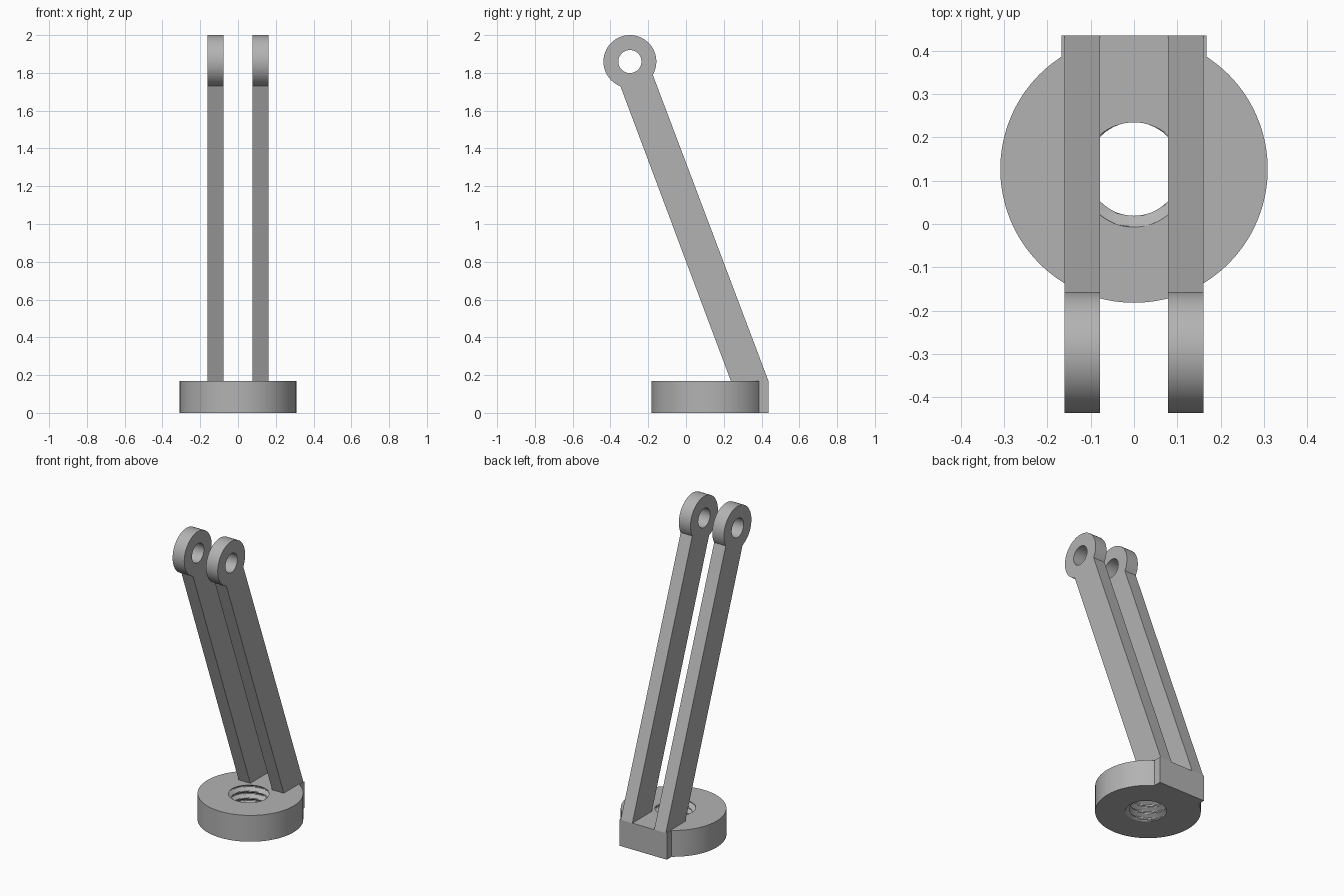
import bpy, bmesh
from math import sin, cos, pi, radians, asin
from mathutils import Vector

cube = bpy.data.objects.get("Cube")
if cube:
    bpy.data.objects.remove(cube, do_unlink=True)

grey = bpy.data.materials.new("plain grey")
grey.use_nodes = True
colour = (0.45, 0.45, 0.45, 1)
grey.diffuse_color = colour
grey.node_tree.nodes["Principled BSDF"].inputs["Base Color"].default_value = colour


def make_object(name, bm):
    bmesh.ops.recalc_face_normals(bm, faces=bm.faces)
    mesh = bpy.data.meshes.new(name)
    bm.to_mesh(mesh)
    bm.free()
    mesh.materials.append(grey)
    obj = bpy.data.objects.new(name, mesh)
    bpy.context.collection.objects.link(obj)
    return obj


def prism(name, outline, depth):
    """Solid made by sweeping a closed outline along a vector."""
    bm = bmesh.new()
    face = bm.faces.new([bm.verts.new(p) for p in outline])
    swept = bmesh.ops.extrude_face_region(bm, geom=[face])["geom"]
    verts = [v for v in swept if isinstance(v, bmesh.types.BMVert)]
    bmesh.ops.translate(bm, verts=verts, vec=depth)
    return make_object(name, bm)


def arc(cu, cv, radius, start, end, steps):
    angles = [start + (end - start) * i / steps for i in range(steps + 1)]
    return [(cu + radius * cos(a), cv + radius * sin(a)) for a in angles]


def cut(obj, cutter):
    """Subtract the cutter, bake the result and discard the cutter."""
    cutter.hide_render = True
    mod = obj.modifiers.new("hole", "BOOLEAN")
    mod.operation = "DIFFERENCE"
    mod.solver = "EXACT"
    mod.object = cutter
    graph = bpy.context.evaluated_depsgraph_get()
    obj.data = bpy.data.meshes.new_from_object(obj.evaluated_get(graph))
    obj.modifiers.clear()
    bpy.data.objects.remove(cutter, do_unlink=True)


def smooth(obj):
    bpy.ops.object.select_all(action="DESELECT")
    obj.select_set(True)
    bpy.context.view_layer.objects.active = obj
    bpy.ops.object.shade_smooth_by_angle(angle=radians(25))


# Base: round disc with a square heel at the back
BASE_Y, BASE_R, BASE_H = 0.127, 0.309, 0.17
HEEL_X, BACK_Y = 0.168, 0.436
side = asin(HEEL_X / BASE_R)
rim = arc(0, BASE_Y, BASE_R, pi / 2 + side, pi * 2.5 - side, 96)
outline = rim + [(HEEL_X, BACK_Y), (-HEEL_X, BACK_Y)]
base = prism("base", [(x, y, 0) for x, y in outline], Vector((0, 0, BASE_H)))

# Screw thread: a cylinder whose radius follows a helical wave
PITCH, CREST, GROOVE = 0.045, 0.108, 0.134
SEGS, ROWS, TURNS = 64, 12, 5


def thread_radius(z, angle):
    phase = ((z - BASE_H) / PITCH - (angle - pi / 2) / (2 * pi)) % 1
    wave = 1 - abs(2 * phase - 1)
    flat_wave = min(1, max(0, 1.5 * wave - 0.25))
    return CREST + (GROOVE - CREST) * flat_wave


bm = bmesh.new()
rings = []
for j in range(ROWS * TURNS + 1):
    z = -0.023 + j * PITCH / ROWS
    ring = []
    for i in range(SEGS):
        a = 2 * pi * i / SEGS
        r = thread_radius(z, a)
        ring.append(bm.verts.new((r * cos(a), BASE_Y + r * sin(a), z)))
    rings.append(ring)
for low, high in zip(rings, rings[1:]):
    for i in range(SEGS):
        k = (i + 1) % SEGS
        bm.faces.new((low[i], low[k], high[k], high[i]))
bm.faces.new(rings[0])
bm.faces.new(rings[-1])
cut(base, make_object("thread_cutter", bm))
smooth(base)

# Two leaning arms, each ending in a round eye with a pin hole
EYE_Y, EYE_Z, EYE_R, PIN_R = -0.297, 1.86, 0.14, 0.061
ARM_IN, ARM_W = 0.078, 0.083
eye = arc(EYE_Y, EYE_Z, EYE_R, radians(-30), radians(249), 64)
arm_outline = [(0.237, BASE_H), (BACK_Y, BASE_H)] + eye
pin_outline = arc(EYE_Y, EYE_Z, PIN_R, 0, 2 * pi, 48)[:-1]
for name, s in (("left_arm", 1), ("right_arm", -1)):
    arm = prism(name, [(s * ARM_IN, y, z) for y, z in arm_outline],
                Vector((s * ARM_W, 0, 0)))
    pin = prism("pin_cutter", [(s * (ARM_IN - 0.05), y, z) for y, z in pin_outline],
                Vector((s * (ARM_W + 0.1), 0, 0)))
    cut(arm, pin)
    smooth(arm)
